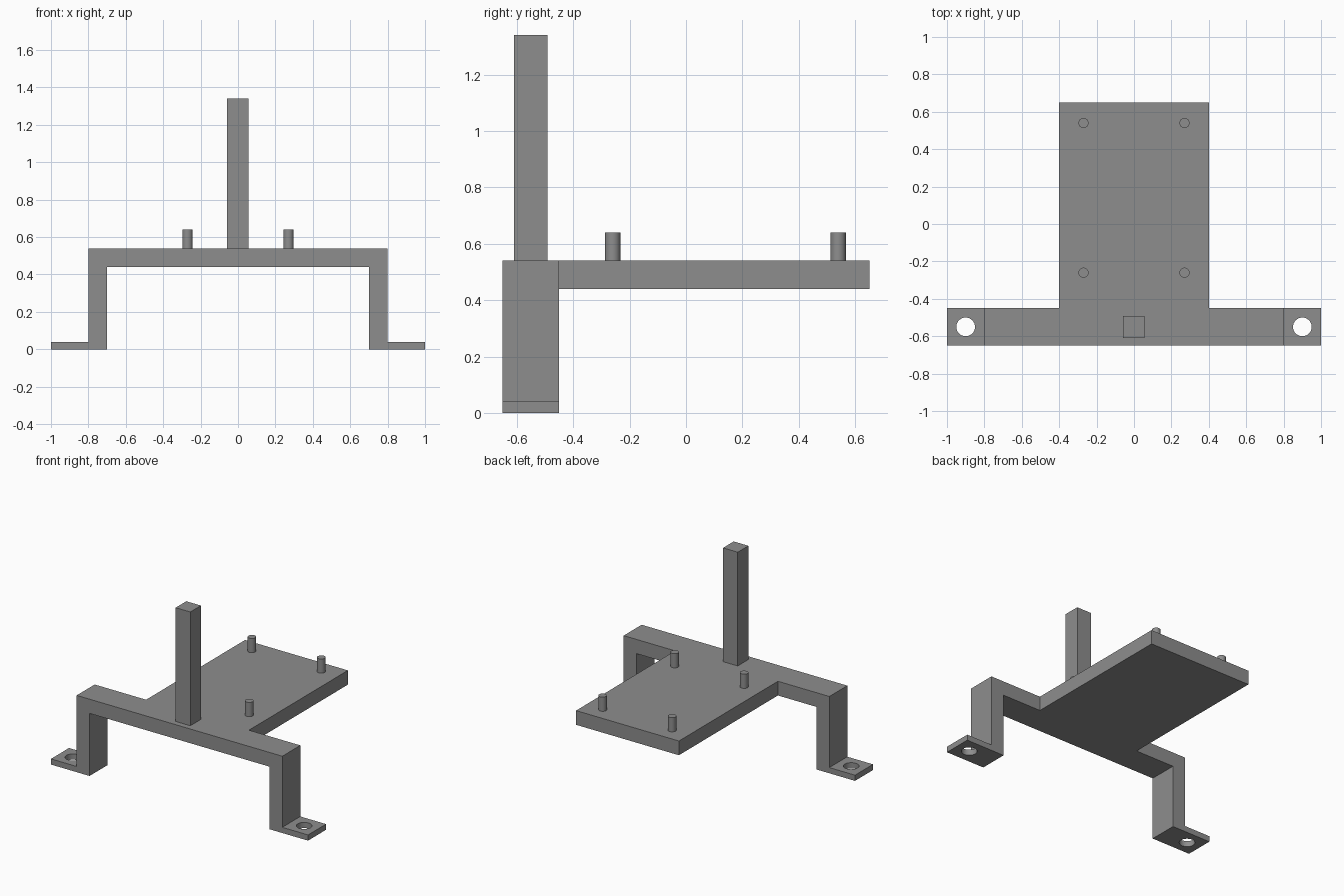
import bpy
import bmesh
from mathutils import Matrix

if "Cube" in bpy.data.objects:
    bpy.data.objects.remove(bpy.data.objects["Cube"])

grey = bpy.data.materials.new("matte_grey")
grey.diffuse_color = (0.27, 0.27, 0.27, 1)
grey.use_nodes = True
grey.node_tree.nodes["Principled BSDF"].inputs["Base Color"].default_value = grey.diffuse_color


def finish(name, bm):
    bmesh.ops.recalc_face_normals(bm, faces=bm.faces)
    mesh = bpy.data.meshes.new(name)
    bm.to_mesh(mesh)
    bm.free()
    mesh.materials.append(grey)
    obj = bpy.data.objects.new(name, mesh)
    bpy.context.collection.objects.link(obj)
    return obj


def prism(name, outline, offset):
    """Extrude a closed outline by an offset vector."""
    bm = bmesh.new()
    face = bm.faces.new([bm.verts.new(p) for p in outline])
    top = bmesh.ops.extrude_face_region(bm, geom=[face])["geom"]
    verts = [v for v in top if isinstance(v, bmesh.types.BMVert)]
    bmesh.ops.translate(bm, verts=verts, vec=offset)
    return finish(name, bm)


def cylinder(name, x, y, z0, z1, radius, sides=32):
    bm = bmesh.new()
    bmesh.ops.create_cone(bm, cap_ends=True, segments=sides, radius1=radius,
                          radius2=radius, depth=z1 - z0,
                          matrix=Matrix.Translation((x, y, (z0 + z1) / 2)))
    obj = finish(name, bm)
    for p in obj.data.polygons:
        p.use_smooth = len(p.vertices) == 4
    for e in obj.data.edges:
        a, b = (obj.data.vertices[i].co.z for i in e.vertices)
        e.use_edge_sharp = abs(a - b) < 1e-5
    return obj


def boolean(obj, other, operation):
    mod = obj.modifiers.new(operation.lower(), "BOOLEAN")
    mod.operation = operation
    mod.solver = "EXACT"
    mod.object = other
    other.hide_render = True
    other.hide_set(True)


# Bent bracket: two feet, two legs and a crossbar in one profile
half = [(0.7, 0.44), (0.7, 0), (1, 0), (1, 0.04), (0.8, 0.04), (0.8, 0.54)]
profile = half + [(-x, z) for x, z in reversed(half)]
bracket = prism("bracket", [(x, -0.65, z) for x, z in profile], (0, 0.2, 0))

# Bolt holes through the feet
for side, x in (("left", -0.9), ("right", 0.9)):
    cutter = cylinder(side + "_hole_cutter", x, -0.55, -0.1, 0.2, 0.05)
    boolean(bracket, cutter, "DIFFERENCE")

# Flat shelf behind the crossbar
shelf = prism("shelf", [(-0.4, -0.45, 0.44), (0.4, -0.45, 0.44),
                        (0.4, 0.65, 0.44), (-0.4, 0.65, 0.44)], (0, 0, 0.1))

# Square upright post
post = prism("post", [(-0.058, -0.61, 0.54), (0.056, -0.61, 0.54),
                      (0.056, -0.492, 0.54), (-0.058, -0.492, 0.54)], (0, 0, 0.8))

# Four round pegs on the shelf
for row, y in (("front", -0.26), ("back", 0.54)):
    for side, x in (("left", -0.27), ("right", 0.27)):
        cylinder(f"{row}_{side}_peg", x, y, 0.54, 0.64, 0.027)
